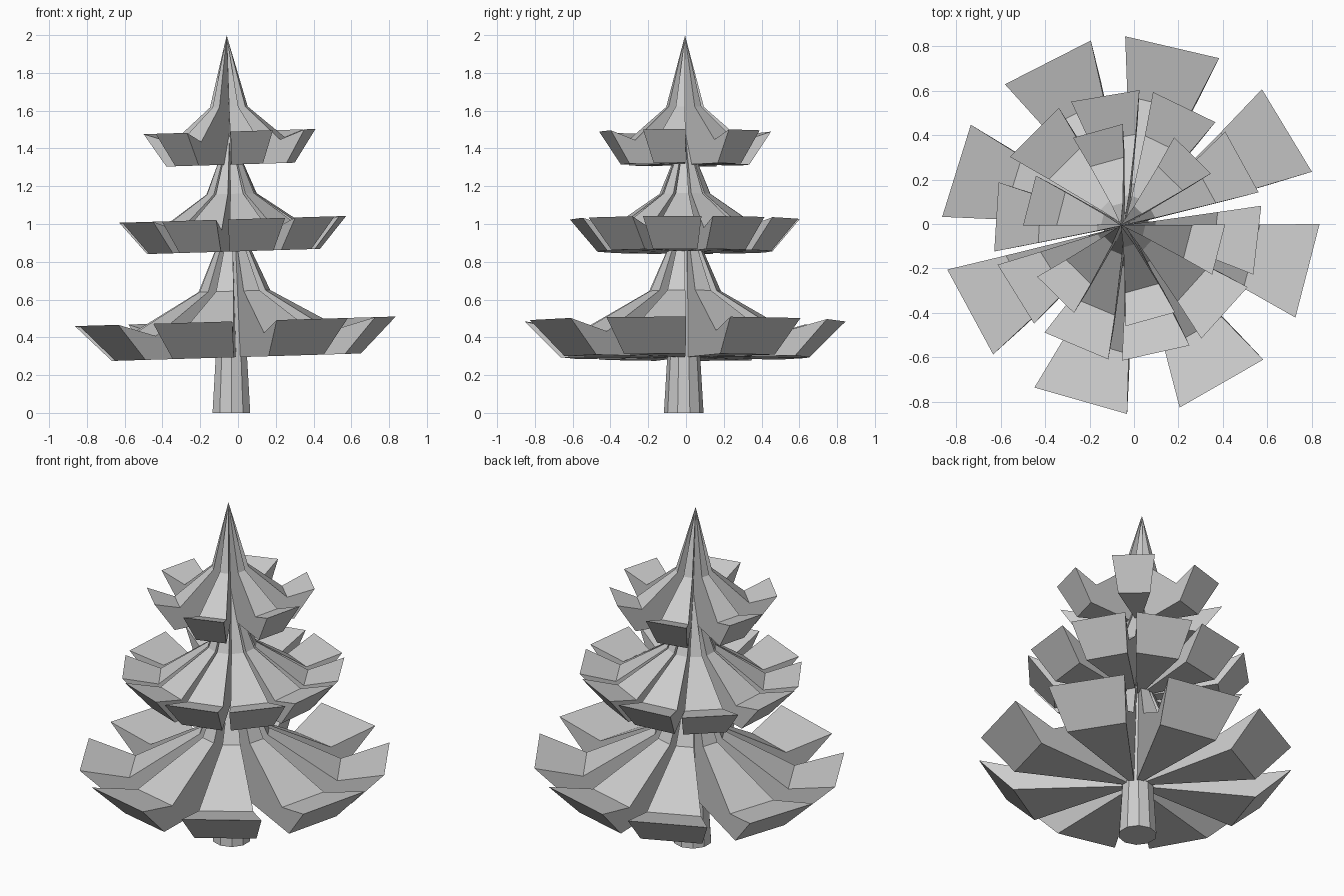
import bpy, bmesh, math
from mathutils import Matrix

if "Cube" in bpy.data.objects:
    bpy.data.objects.remove(bpy.data.objects["Cube"])

grey = bpy.data.materials.new("pale_grey")
grey.diffuse_color = (0.6, 0.6, 0.6, 1)
grey.use_nodes = True
grey.node_tree.nodes["Principled BSDF"].inputs["Base Color"].default_value = grey.diffuse_color

LEAN = Matrix.Rotation(-0.03, 4, 'Y')   # the crown leans slightly to -x
HALF = math.radians(14.8)               # half the angle of one bough


def finish(bm, name):
    bmesh.ops.recalc_face_normals(bm, faces=bm.faces)
    me = bpy.data.meshes.new(name)
    bm.to_mesh(me)
    bm.free()
    me.materials.append(grey)
    ob = bpy.data.objects.new(name, me)
    bpy.context.collection.objects.link(ob)
    return ob


def bough(name, profile, top, bottom, angle):
    """Closed wedge: a radial (r, z) profile spread between two angles."""
    bm = bmesh.new()
    apex, base = bm.verts.new((0, 0, top)), bm.verts.new((0, 0, bottom))
    sides = []
    for a in (angle - HALF, angle + HALF):
        sides.append([bm.verts.new((r * math.cos(a), r * math.sin(a), z))
                      for r, z in profile])
    left, right = sides
    bm.faces.new([apex] + left + [base])
    bm.faces.new([apex] + right + [base])
    bm.faces.new((apex, left[0], right[0]))
    bm.faces.new((base, left[-1], right[-1]))
    for i in range(len(profile) - 1):
        bm.faces.new((left[i], left[i + 1], right[i + 1], right[i]))
    finish(bm, name).matrix_world = Matrix.Translation((0, -0.005, 0)) @ LEAN


# Tiers: apex z, base z, profile (knee, lip, tip, underside), count, first angle, step
TIERS = {
    "lower_bough": (1.08, 0.295, [(0.19, 0.645), (0.58, 0.42), (0.85, 0.485), (0.66, 0.295)],
                    8, 117, 45.7),
    "middle_bough": (1.49, 0.855, [(0.135, 1.16), (0.41, 0.97), (0.61, 1.025), (0.465, 0.855)],
                     10, 176.4, 35.4),
    "top_bough": (2.0, 1.315, [(0.10, 1.62), (0.305, 1.44), (0.455, 1.49), (0.34, 1.315)],
                  6, 105.5, 60),
}
for name, (top, bottom, profile, count, first, step) in TIERS.items():
    for i in range(count):
        bough(f"{name}_{i + 1}", profile, top, bottom, math.radians(first + i * step))

# Tapered trunk
bm = bmesh.new()
bmesh.ops.create_cone(bm, cap_ends=True, segments=10, radius1=0.105, radius2=0.045,
                      depth=1.0, matrix=Matrix.Translation((-0.035, -0.012, 0.5)))
finish(bm, "trunk")
